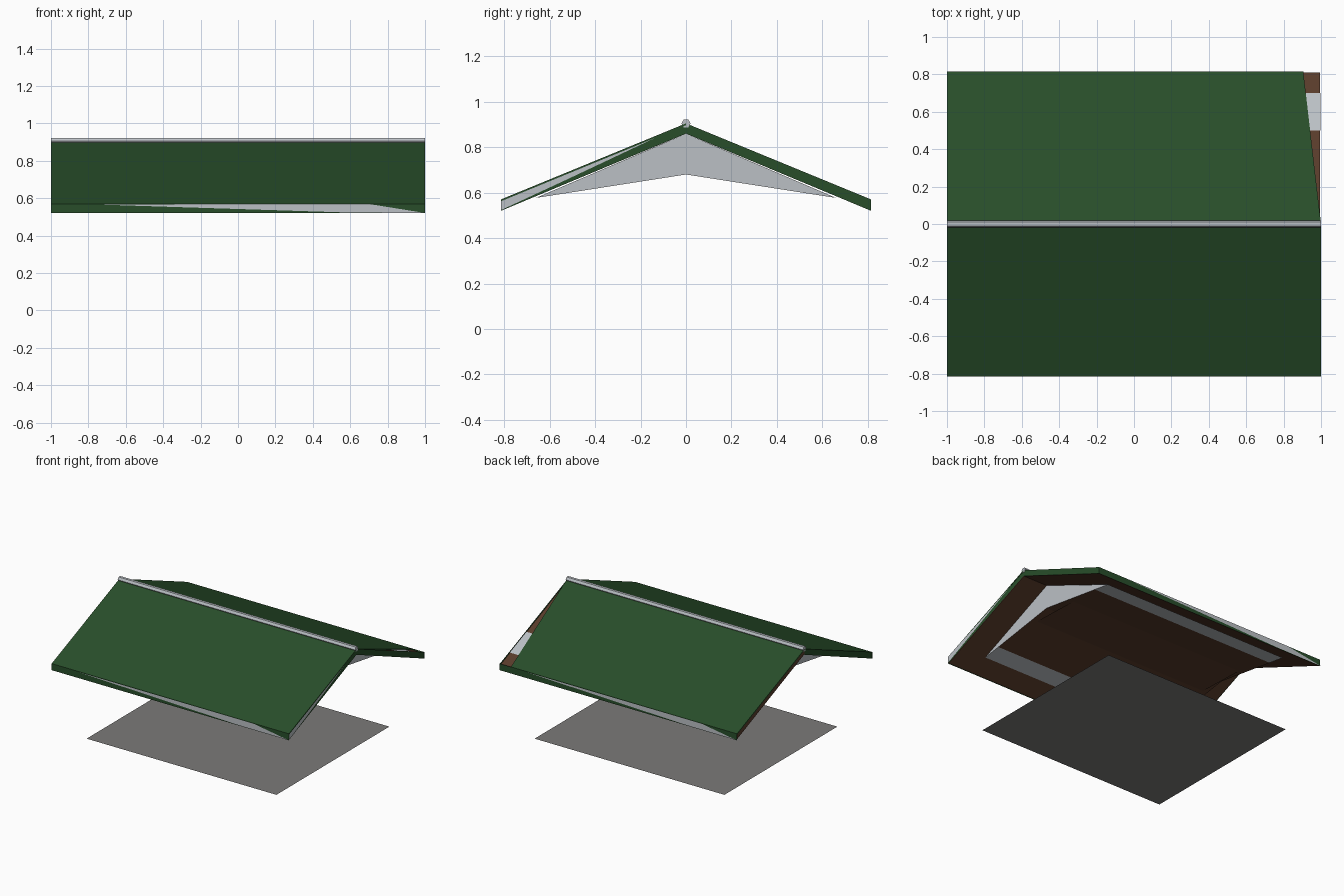
import bpy
import bmesh

cube = bpy.data.objects.get("Cube")
if cube:
    bpy.data.objects.remove(cube)


def material(name, rgb):
    m = bpy.data.materials.new(name)
    m.use_nodes = True
    m.diffuse_color = (*rgb, 1)
    m.node_tree.nodes["Principled BSDF"].inputs["Base Color"].default_value = (*rgb, 1)
    return m


GREEN = material("dark green", (0.021, 0.076, 0.023))
WHITE = material("pale grey", (0.5, 0.53, 0.56))
BROWN = material("wood brown", (0.1, 0.045, 0.024))
GREY = material("floor grey", (0.2, 0.195, 0.19))


def finish(name, bm, mat):
    mesh = bpy.data.meshes.new(name)
    bm.to_mesh(mesh)
    bm.free()
    mesh.materials.append(mat)
    obj = bpy.data.objects.new(name, mesh)
    bpy.context.collection.objects.link(obj)
    return obj


def plate(name, points, mat, push=None):
    """Flat polygon, extruded along push when given."""
    bm = bmesh.new()
    face = bm.faces.new([bm.verts.new(p) for p in points])
    if push:
        new = bmesh.ops.extrude_face_region(bm, geom=[face])
        verts = [v for v in new["geom"] if isinstance(v, bmesh.types.BMVert)]
        bmesh.ops.translate(bm, verts=verts, vec=push)
        bmesh.ops.recalc_face_normals(bm, faces=bm.faces)
    return finish(name, bm, mat)


HALF, EAVE, RIDGE_Z, EAVE_Z = 1.0, 0.815, 0.905, 0.57
WALL_X, WALL_Y = 0.79, 0.66


def roof_z(y):
    return RIDGE_Z - (RIDGE_Z - EAVE_Z) * abs(y) / EAVE


def rake(x, points):
    return [(x, y, z) for y, z in points]


def panel(name, plan):
    """Thin green sheet lying on the slope, outlined in plan."""
    plate(name, [(x, y, roof_z(y) - 0.008) for x, y in plan], GREEN, (0, 0, 0.008))


# Floor
plate("floor", [(-0.8, -0.68, 0), (0.8, -0.68, 0), (0.8, 0.68, 0), (-0.8, 0.68, 0)], GREY)

# Wooden roof slabs with their green sheets
for side, label in ((-1, "front"), (1, "back")):
    y = EAVE * side
    plate(label + "_roof_deck",
          rake(-0.995, [(0, 0.86), (0, RIDGE_Z - 0.008), (y * 0.995, EAVE_Z - 0.008), (y * 0.995, 0.522)]),
          BROWN, (1.99, 0, 0))

panel("front_main_sheet", [(-HALF, -EAVE), (0.705, -EAVE), (0.705, 0), (-HALF, 0)])
panel("front_end_sheet", [(0.705, -EAVE), (HALF, -EAVE), (HALF, 0), (0.705, 0)])
panel("back_end_sheet", [(-HALF, 0), (-0.74, 0), (-0.65, EAVE), (-HALF, EAVE)])
panel("back_main_sheet", [(-0.74, 0), (HALF, 0), (0.905, EAVE), (-0.65, EAVE)])
plate("back_corner_patch", [(x, y, roof_z(y) - 0.006) for x, y in
      ((0.9, 0.5), (0.996, 0.5), (0.996, 0.7), (0.9, 0.7))], WHITE)

# Eave boards: green face with a tapering pale strip, turned half round at the back
for side, label in ((-1, "front"), (1, "back")):
    def eave(points, out):
        return [(-x * side, side * (EAVE + out), z) for x, z in points]
    plate(label + "_eave_board",
          eave([(-1, 0.52), (1, 0.52), (1, EAVE_Z), (-1, EAVE_Z)], 0), GREEN)
    plate(label + "_eave_strip",
          eave([(-0.78, 0.567), (0.6, 0.523), (1, 0.521), (0.7, 0.569)], 0.002), WHITE)

# Gable-end boards
for x, side, label in ((1, -1, "right_front"), (1, 1, "right_back"), (-1, -1, "left_front")):
    y = EAVE * side
    plate(label + "_rake_board",
          rake(x * 0.998, [(0, 0.86), (0, RIDGE_Z), (y, EAVE_Z), (y, 0.52)]), GREEN)
plate("right_rake_strip",
      rake(HALF, [(-EAVE, 0.523), (-EAVE, EAVE_Z), (0, RIDGE_Z), (-0.52, 0.66)]), WHITE)

# Chevron gables
for x, label in ((WALL_X, "right"), (-WALL_X, "left")):
    plate(label + "_gable", rake(x, [(0, 0.86), (WALL_Y, 0.577), (0, 0.68), (-WALL_Y, 0.577)]), WHITE)

# Sloping ceiling: pale margin along the walls, wood in the middle
for side, label in ((-1, "front"), (1, "back")):
    for name, near, far, mat in (("margin", 0.52, WALL_Y, WHITE), ("ceiling", 0, 0.52, BROWN)):
        line = [(side * y, 0.68 - 0.103 * y / WALL_Y) for y in (near, far)]
        plate(label + "_" + name,
              rake(-WALL_X, line) + rake(WALL_X, line[::-1]), mat)

# Slightly sagging middle ceiling board
line = [(-0.15, 0.655), (0.24, 0.642)]
plate("ceiling_board", rake(-0.75, line) + rake(0.75, line[::-1]), BROWN)

# Ridge cap
bm = bmesh.new()
bmesh.ops.create_cone(bm, cap_ends=True, segments=6, radius1=0.02, radius2=0.02, depth=2)
cap = finish("ridge_cap", bm, WHITE)
cap.rotation_euler = (0, 1.5708, 0)
cap.location = (0, 0, 0.905)
